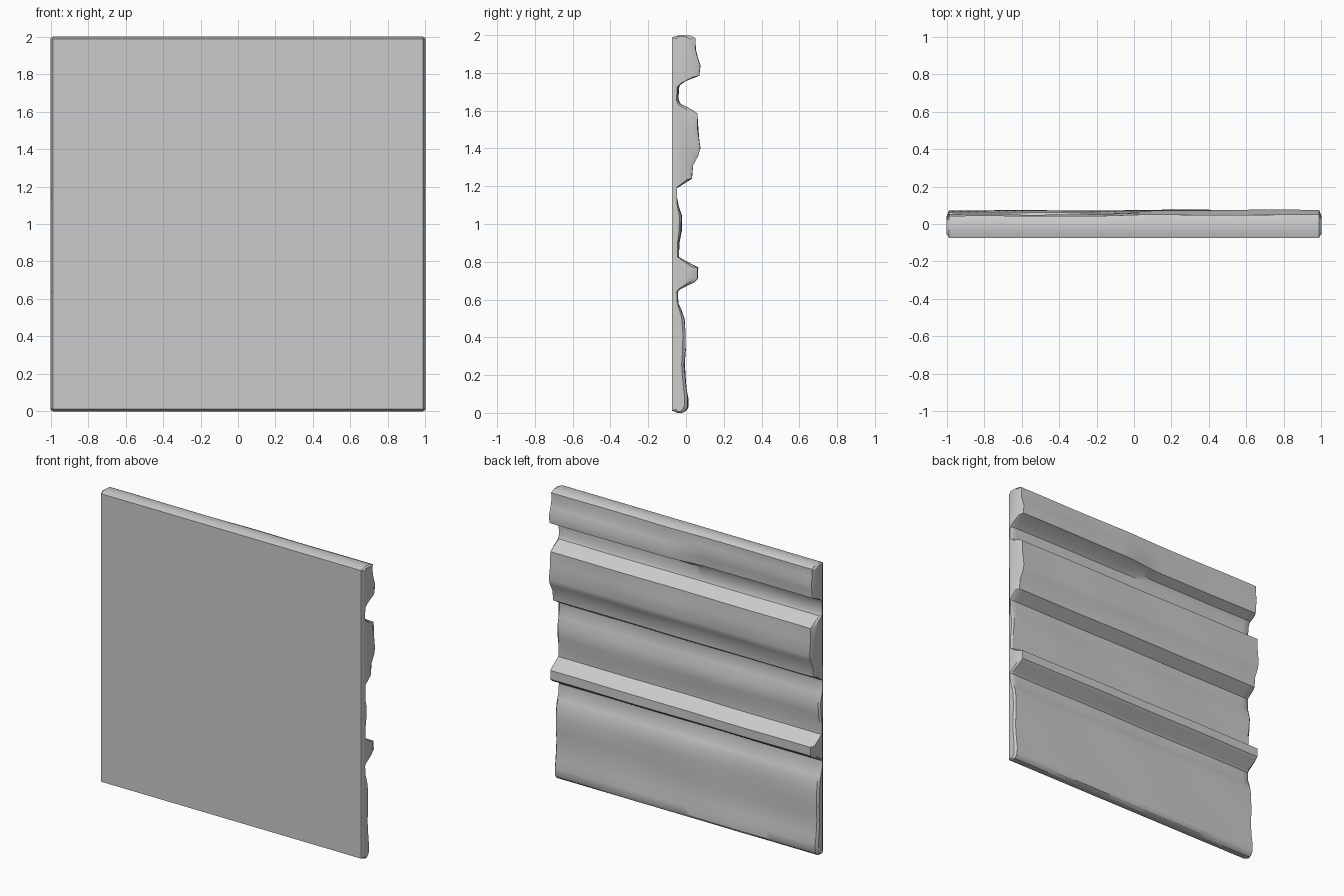
import bpy, bmesh, math

cube = bpy.data.objects.get("Cube")
if cube:
    bpy.data.objects.remove(cube, do_unlink=True)

FRONT = -0.075

# Moulded back: (height, depth), from the base to the top
PROFILE = [
    (0.012, 0.0), (0.03, 0.01), (0.08, 0.01), (0.14, 0.0), (0.25, -0.008), (0.33, -0.004),
    (0.42, -0.004), (0.5, -0.01), (0.54, -0.025), (0.58, -0.042), (0.64, -0.045),
    (0.655, -0.03), (0.69, 0.04), (0.71, 0.062), (0.77, 0.062), (0.8, 0.005),
    (0.825, -0.038), (0.9, -0.037), (0.96, -0.025), (1.04, -0.023), (1.1, -0.042),
    (1.15, -0.052), (1.19, -0.05), (1.24, 0.03), (1.31, 0.035), (1.36, 0.062),
    (1.4, 0.074), (1.5, 0.063), (1.585, 0.06), (1.61, 0.02), (1.637, -0.032),
    (1.66, -0.042), (1.73, -0.038), (1.755, -0.005), (1.785, 0.07), (1.84, 0.074),
    (1.89, 0.058), (1.93, 0.05), (1.985, 0.05),
]


def back_depth(x, z, y):
    """Depth of the back at x, with a worn top lip and slight hand-cut waviness."""
    wave = 0.003 * math.sin(5 * x + 9 * z) * math.sin(2.3 * x - 17 * z)
    worn = min(max((0.15 - x) / 0.35, 0), 1)
    worn = worn * worn * (3 - 2 * worn)
    if 1.74 < z < 1.9:
        y -= worn * 0.035 * math.sin(math.pi * (z - 1.72) / 0.18)
    if z > 1.9:
        y -= worn * 0.008
    return y + wave


def section(x):
    """Closed cross-section: flat front, moulded back, crowned top and bottom."""
    back = [(back_depth(x, z, y), z) for z, y in PROFILE]
    return [(-0.045, 0.0), (-0.02, 0.0)] + back + [(0.02, 1.998), (-0.035, 2.0), (FRONT, 1.988), (FRONT, 0.012)]


def eased(points):
    """The cross-section drawn in, for the chamfered ends."""
    mids = [(y + FRONT) / 2 for y, z in points]
    return [(m + (y - m) * 0.6 if y > FRONT else FRONT + 0.025, 1 + (z - 1) * 0.993)
            for (y, z), m in zip(points, mids)]


# Panel: rings of the section swept from end to end
bm = bmesh.new()
STEPS = 48
xs = [-0.988 + 1.976 * i / STEPS for i in range(STEPS + 1)]
rings = [(-1.0, eased(section(-1)))] + [(x, section(x)) for x in xs] + [(1.0, eased(section(1)))]
loops = [[bm.verts.new((x, y, z)) for y, z in pts] for x, pts in rings]
for a, b in zip(loops, loops[1:]):
    for i in range(len(a)):
        j = (i + 1) % len(a)
        bm.faces.new((a[i], a[j], b[j], b[i]))
bm.faces.new(loops[0])
bm.faces.new(loops[-1])
bmesh.ops.recalc_face_normals(bm, faces=bm.faces)

mesh = bpy.data.meshes.new("moulded_panel")
bm.to_mesh(mesh)
bm.free()
panel = bpy.data.objects.new("moulded_panel", mesh)
bpy.context.collection.objects.link(panel)

# Plain grey
grey = bpy.data.materials.new("plain_grey")
grey.use_nodes = True
grey.diffuse_color = (0.6, 0.6, 0.6, 1)
grey.node_tree.nodes["Principled BSDF"].inputs["Base Color"].default_value = (0.6, 0.6, 0.6, 1)
mesh.materials.append(grey)

bpy.ops.object.select_all(action='DESELECT')
panel.select_set(True)
bpy.context.view_layer.objects.active = panel
bpy.ops.object.shade_smooth_by_angle(angle=math.radians(30))
